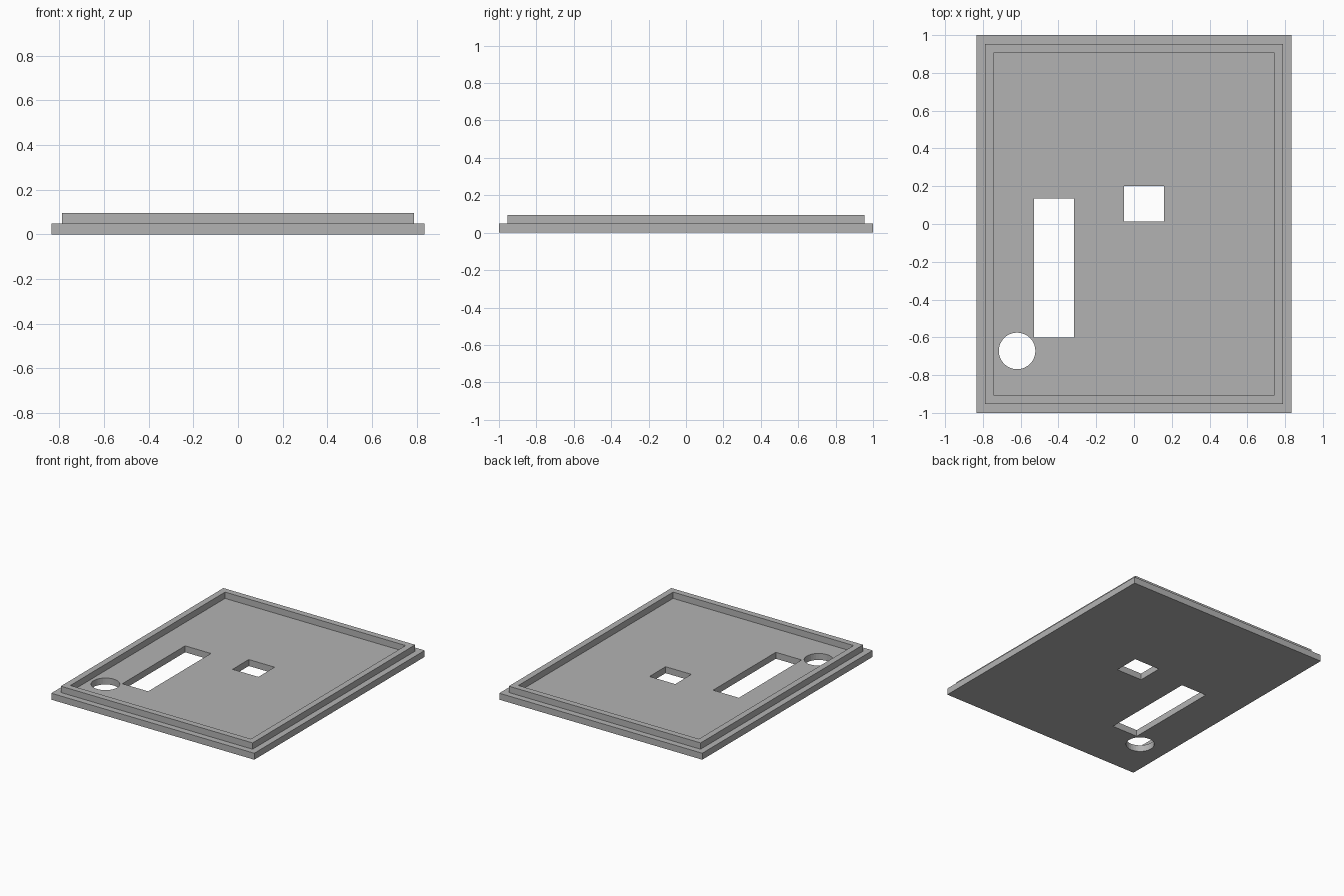
import bpy, bmesh
from mathutils import Matrix, Vector

if "Cube" in bpy.data.objects:
    bpy.data.objects.remove(bpy.data.objects["Cube"], do_unlink=True)

HALF_X, HALF_Y = 0.834, 1.0
PLATE_H, RIM_H = 0.048, 0.047
LEDGE, RIM_W = 0.046, 0.046

grey = bpy.data.materials.new("plain grey")
grey.use_nodes = True
colour = (0.45, 0.45, 0.45, 1)
grey.diffuse_color = colour
grey.node_tree.nodes["Principled BSDF"].inputs["Base Color"].default_value = colour


def make_object(name, bm):
    mesh = bpy.data.meshes.new(name)
    bm.to_mesh(mesh)
    bm.free()
    mesh.materials.append(grey)
    obj = bpy.data.objects.new(name, mesh)
    bpy.context.collection.objects.link(obj)
    return obj


def add_box(bm, x0, x1, y0, y1, z0, z1):
    centre = Vector((x0 + x1, y0 + y1, z0 + z1)) / 2
    size = Matrix.Diagonal((x1 - x0, y1 - y0, z1 - z0, 1))
    bmesh.ops.create_cube(bm, size=1, matrix=Matrix.Translation(centre) @ size)


# Cover plate: step in to the ledge, rise to the rim, step in, drop to the floor
bm = bmesh.new()
add_box(bm, -HALF_X, HALF_X, -HALF_Y, HALF_Y, 0, PLATE_H)
bm.normal_update()
top = max(bm.faces, key=lambda f: f.calc_center_median().z)
for width, rise in ((LEDGE, 0), (0, RIM_H), (RIM_W, 0), (0, -RIM_H)):
    bmesh.ops.inset_region(bm, faces=[top], thickness=width, depth=rise,
                           use_even_offset=True)
    bm.normal_update()
cover = make_object("cover_plate", bm)

# Cutters for the long slot, the small window and the round hole
bm = bmesh.new()
add_box(bm, -0.529, -0.317, -0.602, 0.135, -0.1, 0.2)
slot = make_object("slot_cutter", bm)
bm = bmesh.new()
add_box(bm, -0.053, 0.159, 0.012, 0.202, -0.1, 0.2)
window = make_object("window_cutter", bm)
bm = bmesh.new()
bmesh.ops.create_cone(bm, cap_ends=True, segments=32, radius1=0.097, radius2=0.097,
                      depth=0.4, matrix=Matrix.Translation((-0.619, -0.672, 0)))
hole = make_object("round_hole_cutter", bm)

# Cut the openings, then discard the cutters
cutters = (slot, window, hole)
for cutter in cutters:
    cutter.hide_render = True
    mod = cover.modifiers.new(cutter.name, 'BOOLEAN')
    mod.operation = 'DIFFERENCE'
    mod.solver = 'EXACT'
    mod.object = cutter
bpy.context.view_layer.update()
evaluated = cover.evaluated_get(bpy.context.evaluated_depsgraph_get())
cut_mesh = bpy.data.meshes.new_from_object(evaluated)
cover.modifiers.clear()
cover.data = cut_mesh
for cutter in cutters:
    bpy.data.objects.remove(cutter, do_unlink=True)
